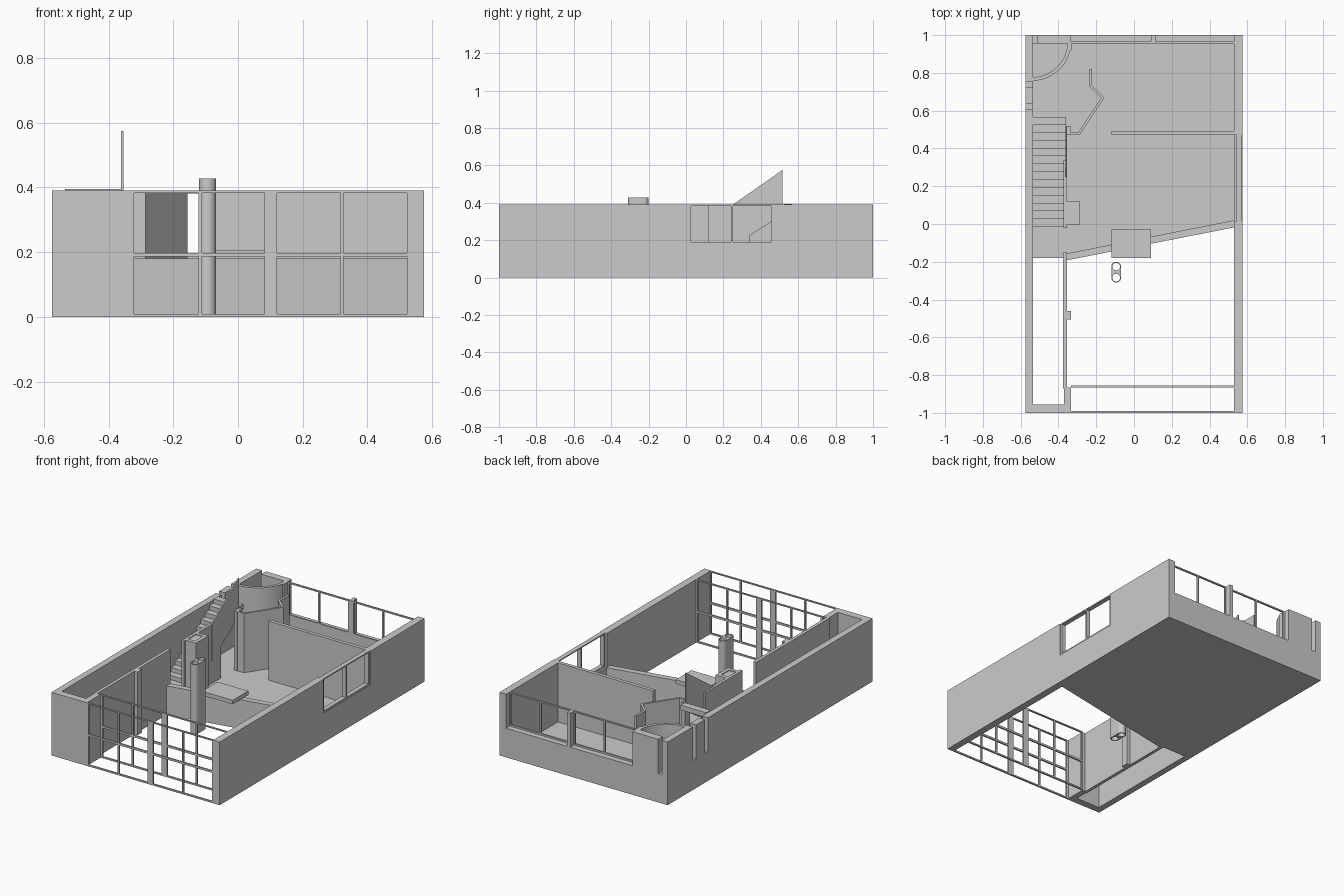
import bpy, bmesh, math
from mathutils import Vector

if "Cube" in bpy.data.objects:
    bpy.data.objects.remove(bpy.data.objects["Cube"])

H = 0.39      # wall height
SILL = 0.18   # window sill height
FLOOR = 0.025


def finish(bm, name):
    bmesh.ops.recalc_face_normals(bm, faces=bm.faces)
    me = bpy.data.meshes.new(name)
    bm.to_mesh(me)
    bm.free()
    ob = bpy.data.objects.new(name, me)
    bpy.context.collection.objects.link(ob)
    return ob


def extrude(name, pts, vec):
    bm = bmesh.new()
    face = bm.faces.new([bm.verts.new(p) for p in pts])
    ext = bmesh.ops.extrude_face_region(bm, geom=[face], use_keep_orig=True)
    verts = [g for g in ext["geom"] if isinstance(g, bmesh.types.BMVert)]
    bmesh.ops.translate(bm, verts=verts, vec=vec)
    return finish(bm, name)


def prism(name, outline, z0, z1):
    return extrude(name, [(x, y, z0) for x, y in outline], (0, 0, z1 - z0))


def side_profile(name, outline, x0, x1):
    return extrude(name, [(x0, y, z) for y, z in outline], (x1 - x0, 0, 0))


def box(name, x0, x1, y0, y1, z0=0, z1=H):
    return prism(name, [(x0, y0), (x1, y0), (x1, y1), (x0, y1)], z0, z1)


def path_wall(name, pts, t, z0=0, z1=H):
    """Wall of thickness t centred on a mitred polyline."""
    p = [Vector(q) for q in pts]
    left, right = [], []
    for i, q in enumerate(p):
        a = (q - p[i - 1]).normalized() if i else (p[1] - q).normalized()
        b = (p[i + 1] - q).normalized() if i < len(p) - 1 else a
        n = Vector((-a.y - b.y, a.x + b.x)).normalized()
        off = n * (t / 2 / n.dot(Vector((-a.y, a.x))))
        left.append(q + off)
        right.append(q - off)
    return prism(name, [tuple(v) for v in left + right[::-1]], z0, z1)


def arc(cx, cy, r, a0, a1, n):
    return [(cx + r * math.cos(math.radians(a0 + (a1 - a0) * i / n)),
             cy + r * math.sin(math.radians(a0 + (a1 - a0) * i / n))) for i in range(n + 1)]


def cut(ob, cutters):
    for c in cutters:
        m = ob.modifiers.new("cut", "BOOLEAN")
        m.operation, m.solver, m.object = "DIFFERENCE", "EXACT", c
        c.hide_render = True
        c.hide_viewport = True


def smooth(ob):
    bpy.ops.object.select_all(action="DESELECT")
    ob.select_set(True)
    bpy.context.view_layer.objects.active = ob
    bpy.ops.object.shade_smooth_by_angle()


def window(name, axis, pos, depth, spans, bars, t=0.01):
    """Frame grid in a plane: vertical (u0, u1) posts and horizontal (z0, z1) bars."""
    u0, u1 = spans[0][0], spans[-1][1]
    rects = [(a, b, bars[0][0], bars[-1][1]) for a, b in spans]
    rects += [(u0, u1, a, b) for a, b in bars]
    for i, (a, b, c, d) in enumerate(rects):
        part = f"{name}_{'post' if i < len(spans) else 'rail'}_{i + 1}"
        if axis == "x":
            box(part, a, b, pos, pos + depth, c, d)
        else:
            box(part, pos, pos + depth, a, b, c, d)


# Outer shell walls: the window side and rear drop to sill height
box("right_wall_front", 0.53, 0.575, -1, 0.015)
box("right_wall_sill", 0.53, 0.575, 0.015, 0.47, 0, SILL)
box("right_wall_back", 0.53, 0.575, 0.47, 1)
box("back_wall_low", -0.333, 0.53, 0.955, 1, 0, SILL)
box("front_wall", -0.535, -0.333, -1, -0.955)

# Left wall and solid rear corner, broken by narrow slit windows
y = -1
for i, (a, b) in enumerate([(0.605, 0.637), (0.722, 0.755), (1, 1)]):
    box(f"left_wall_{i + 1}", -0.575, -0.535, y, a)
    if b > a:
        box(f"left_slit_sill_{i + 1}", -0.575, -0.535, a, b, 0, SILL)
    y = b
box("back_slit_sill", -0.535, -0.51, 0.955, 1, 0, SILL)
box("back_corner_wall", -0.51, -0.333, 0.955, 1)

# Floor slab with the slanted front edge, and the low wall along that edge
prism("floor", [(-0.535, -0.18), (-0.36, -0.18), (0.53, -0.01), (0.53, 0.955), (-0.535, 0.955)], 0, FLOOR)
prism("slanted_low_wall", [(-0.36, -0.193), (0.53, -0.018), (0.53, 0.02), (-0.36, -0.157)], 0, SILL)
box("counter_slab", -0.12, 0.09, -0.18, -0.028, SILL, 0.205)

# Corridor partition and its piers
box("corridor_wall", -0.375, -0.355, -0.87, -0.15)
box("corridor_front_pier", -0.37, -0.333, -0.955, -0.865)
box("corridor_small_pier", -0.355, -0.333, -0.505, -0.46)

# Stair side wall with boxed duct
box("stair_side_wall", -0.373, -0.355, -0.02, 0.34)
path_wall("duct_wall", [(-0.355, 0.008), (-0.297, 0.008), (-0.297, 0.108), (-0.355, 0.108)], 0.022)
box("duct_core", -0.355, -0.308, 0.019, 0.097, 0, 0.385)

# Staircase: sawtooth profile with sloping underside
N, Y0, Y1, TOP = 14, -0.015, 0.525, 0.395
run, rise = (Y1 - Y0) / (N - 1), (TOP - FLOOR) / N
prof = [(Y0, FLOOR)]
for i in range(N):
    z = FLOOR + rise * (i + 1)
    prof += [(Y0 + run * i, z), (Y0 + run * (i + 1), z)]
prof += [(prof[-1][0], TOP - 0.03), (Y1, TOP - 0.03), (Y0 + run * 1.3, FLOOR)]
side_profile("staircase", prof, -0.535, -0.36)

# Sloping stair balustrade panel
side_profile("stair_balustrade", [(0.25, 0.165), (0.515, 0.338), (0.515, 0.575), (0.25, 0.39)], -0.362, -0.354)

# Interior partitions
box("room_divider", -0.12, 0.53, 0.47, 0.492)
box("closet_pier", -0.358, -0.335, 0.47, 0.52)
path_wall("closet_wall", [(-0.336, 0.478), (-0.292, 0.478), (-0.165, 0.668), (-0.229, 0.73), (-0.229, 0.82)], 0.013)

# Curved corner room wall
curved = prism("curved_wall", arc(-0.54, 0.965, 0.207, 270, 347, 20) + arc(-0.54, 0.965, 0.188, 347, 270, 20), 0, H)
smooth(curved)
box("curved_wall_pier", -0.356, -0.33, 0.918, 0.957)

# Twin flue column: capsule outline with two round shafts
X, YA, YB = -0.094, -0.226, -0.284
flue = prism("twin_flue", arc(X, YA, 0.026, 0, 180, 16) + arc(X, YB, 0.026, 180, 360, 16), 0, 0.428)
smooth(flue)
cut(flue, [prism(f"flue_shaft_cutter_{i}", arc(X, yy, 0.02, 0, 345, 23), -0.05, 0.5)
           for i, yy in enumerate((YA, YB))])

# Glazing frames: double front screen, rear window, side window
posts = [(-0.333, -0.321), (-0.122, -0.112), (0.082, 0.12), (0.316, 0.326), (0.522, 0.53)]
rails = [(0, 0.009), (0.186, 0.198), (0.383, H)]
window("front_screen_outer", "x", -1, 0.01, posts, rails)
window("front_screen_inner", "x", -0.866, 0.01, posts, rails)
window("back_window", "x", 0.955, 0.01, posts, [(SILL, 0.19), (0.382, H)])
box("back_window_pier", 0.09, 0.113, 0.957, 1, SILL, H)
window("side_window", "y", 0.542, 0.028, [(0.015, 0.027), (0.24, 0.25), (0.458, 0.47)], [(SILL, 0.19), (0.383, H)])
